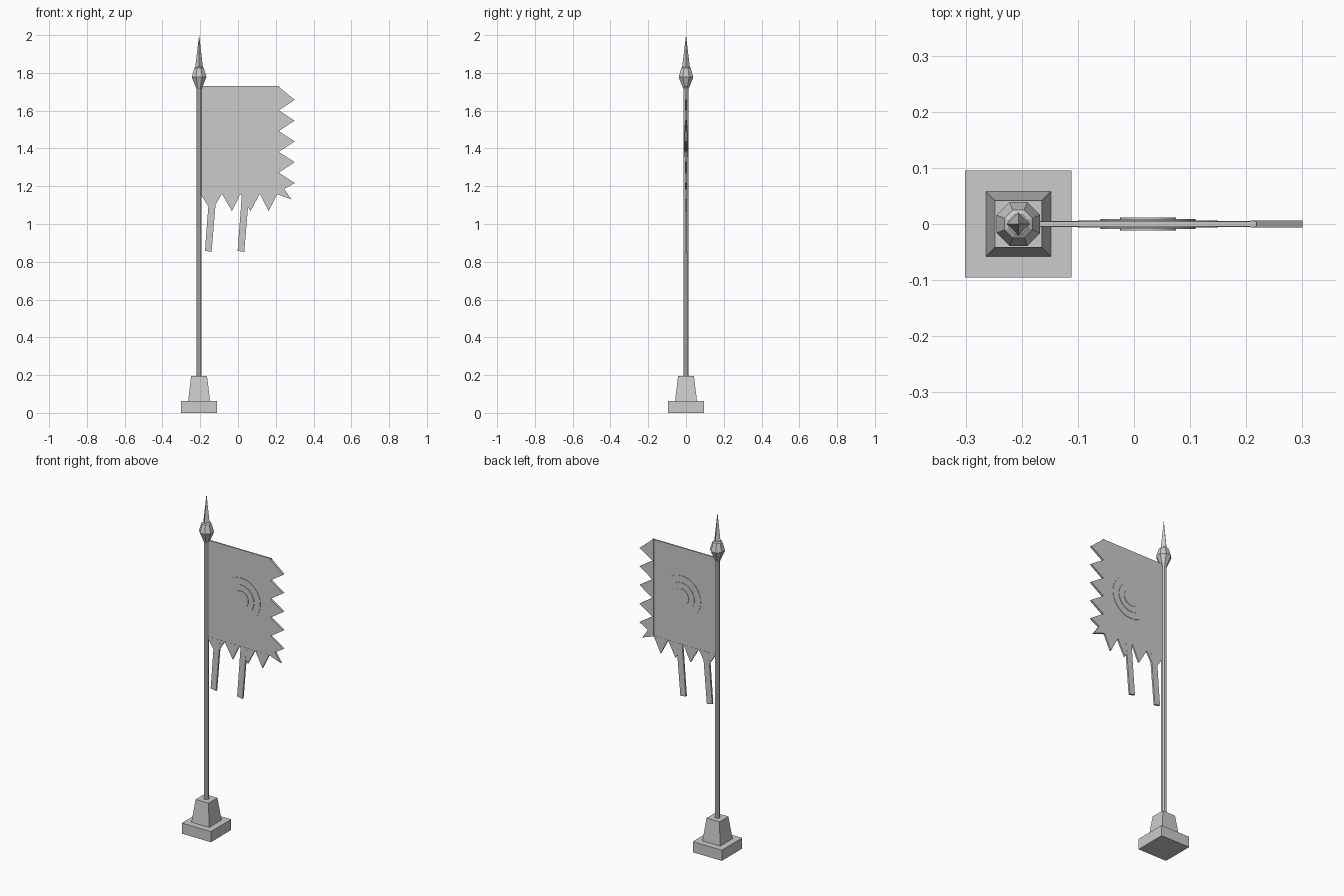
import bpy
import bmesh
from math import pi, cos, sin

if "Cube" in bpy.data.objects:
    bpy.data.objects.remove(bpy.data.objects["Cube"], do_unlink=True)

POLE_X = -0.206

# One plain grey for everything
grey = bpy.data.materials.new("plain grey")
grey.use_nodes = True
colour = (0.6, 0.6, 0.6, 1)
grey.diffuse_color = colour
grey.node_tree.nodes["Principled BSDF"].inputs["Base Color"].default_value = colour


def finish(name, bm):
    bmesh.ops.recalc_face_normals(bm, faces=bm.faces)
    mesh = bpy.data.meshes.new(name)
    bm.to_mesh(mesh)
    bm.free()
    mesh.materials.append(grey)
    obj = bpy.data.objects.new(name, mesh)
    bpy.context.collection.objects.link(obj)
    return obj


def lathe(name, profile, sides, turn=0.0):
    """Stack faceted rings of (radius, z) around the pole axis."""
    bm = bmesh.new()
    rings = []
    for r, z in profile:
        rings.append([bm.verts.new((POLE_X + r * cos(turn + 2 * pi * i / sides),
                                    r * sin(turn + 2 * pi * i / sides), z))
                      for i in range(sides)])
    for low, high in zip(rings, rings[1:]):
        for i in range(sides):
            j = (i + 1) % sides
            bm.faces.new((low[i], low[j], high[j], high[i]))
    bm.faces.new(rings[0])
    bm.faces.new(rings[-1])
    bmesh.ops.remove_doubles(bm, verts=bm.verts, dist=1e-5)
    return finish(name, bm)


def slab(name, outline, half):
    """Extrude an (x, z) outline to a sheet centred on y = 0."""
    bm = bmesh.new()
    face = bm.faces.new([bm.verts.new((x, -half, z)) for x, z in outline])
    out = bmesh.ops.extrude_face_region(bm, geom=[face])
    for v in out["geom"]:
        if isinstance(v, bmesh.types.BMVert):
            v.co.y = half
    return finish(name, bm)


# Square stepped base
ROOT2 = 2 ** 0.5
lathe("base_plinth", [(0.095 * ROOT2, 0), (0.095 * ROOT2, 0.063)], 4, pi / 4)
lathe("base_block", [(0.058 * ROOT2, 0.063), (0.042 * ROOT2, 0.196)], 4, pi / 4)

# Pole and spear finial
lathe("pole", [(0.0145, 0.19), (0.0145, 1.73)], 8, pi / 8)
lathe("finial_knob", [(0.015, 1.715), (0.042, 1.778), (0.027, 1.826), (0.018, 1.832)], 8, pi / 8)
lathe("finial_spike", [(0.021, 1.826), (0.0, 2.0)], 4)

# Cloth body
slab("flag_cloth", [(-0.2, 1.73), (-0.2, 1.155), (0.218, 1.155), (0.218, 1.73)], 0.0042)

# Ragged teeth along the fly edge
fly = [(0.208, 1.73), (0.218, 1.725)]
for i in range(5):
    z = 1.657 - 0.11 * i
    fly += [(0.3, z), (0.216, z - 0.055)]
fly[-1] = (0.245, 1.185)
fly += [(0.283, 1.13), (0.208, 1.158)]
slab("fly_teeth", fly, 0.006)

# Ragged teeth along the lower edge
for i, (a, tip, b) in enumerate([(-0.2, -0.14, -0.085), (-0.085, -0.032, 0.013),
                                 (0.013, 0.066, 0.115), (0.115, 0.163, 0.208)]):
    slab(f"lower_tooth_{i + 1}", [(a, 1.16), (tip, 1.068), (b, 1.16)], 0.005)

# Two hanging strips
for i, x in enumerate((-0.155, 0.018)):
    slab(f"hanging_strip_{i + 1}", [(x + 0.003, 1.16), (x - 0.02, 0.858),
                                    (x + 0.015, 0.852), (x + 0.041, 1.16)], 0.0055)

# Stepped round boss on both faces of the cloth
for i, (r, half) in enumerate([(0.125, 0.0065), (0.085, 0.009), (0.05, 0.0115)]):
    ring = [(0.025 + r * cos(pi * k / 16), 1.44 + r * sin(pi * k / 16)) for k in range(32)]
    slab(f"round_boss_{i + 1}", ring, half)
